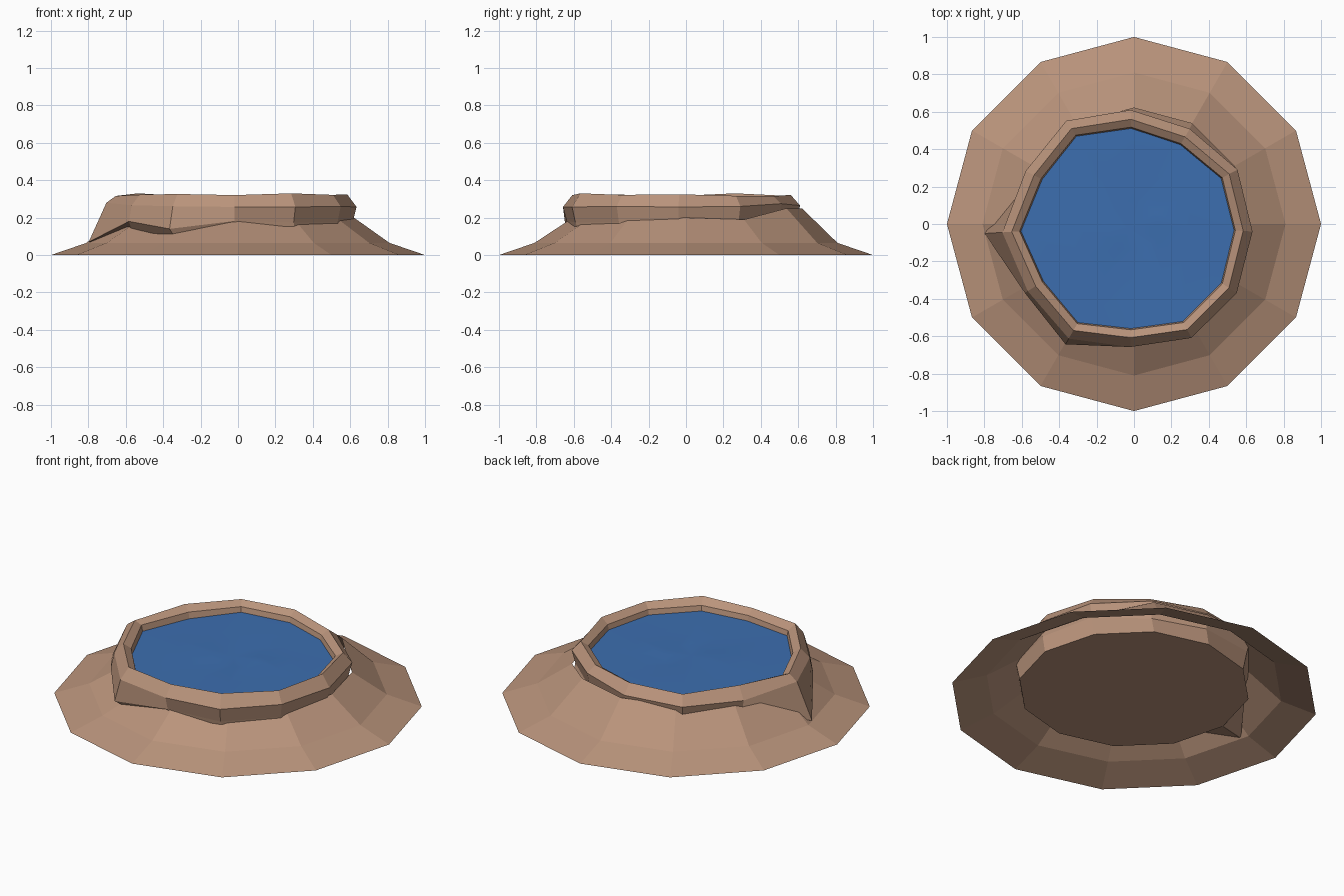
import bpy
import bmesh
import random
from math import cos, sin, radians

if "Cube" in bpy.data.objects:
    bpy.data.objects.remove(bpy.data.objects["Cube"])

SIDES = 12
random.seed(4)


def material(name, color):
    mat = bpy.data.materials.new(name)
    mat.use_nodes = True
    mat.diffuse_color = color
    mat.node_tree.nodes["Principled BSDF"].inputs["Base Color"].default_value = color
    return mat


def ring(radii, heights, twist=0):
    """One loop of points around z, with slightly uneven angles."""
    points = []
    for i, (r, z) in enumerate(zip(radii, heights)):
        deg = i * 360 / SIDES
        a = radians(deg - twist * cos(radians(deg + 25)))
        points.append((r * cos(a), r * sin(a), z))
    return points


def loft(name, rings, mat, cap_first=False, center=None):
    """Bridge successive loops; optionally cap the first or fan the last."""
    bm = bmesh.new()
    loops = [[bm.verts.new(p) for p in points] for points in rings]
    for low, high in zip(loops, loops[1:]):
        for i in range(SIDES):
            j = (i + 1) % SIDES
            bm.faces.new((low[i], low[j], high[j], high[i]))
    if cap_first:
        bm.faces.new(loops[0][::-1])
    if center:
        tip = bm.verts.new(center)
        for i in range(SIDES):
            bm.faces.new((loops[-1][i], loops[-1][(i + 1) % SIDES], tip))
    mesh = bpy.data.meshes.new(name)
    bm.to_mesh(mesh)
    bm.free()
    mesh.materials.append(mat)
    obj = bpy.data.objects.new(name, mesh)
    bpy.context.collection.objects.link(obj)
    return obj


def grow(radii, amount):
    return [r + amount for r in radii]


def level(z, jitter=0):
    return [z + random.uniform(-jitter, jitter) for _ in range(SIDES)]


rock = material("tan rock", (0.49, 0.296, 0.2, 1))
blue = material("blue water", (0.045, 0.156, 0.43, 1))

# Sloping ground skirt, open underneath
skirt_top = [.2, .19, .25, .25, .25, .24, .24, .18, .15, .19, .18, .19]
loft("ground_skirt", [
    ring(level(1), level(0)),
    ring(level(.81), level(.065)),
    ring(level(.62), skirt_top),
], rock)

# Basin with flat floor, overhanging outer side, ridge and inner wall
pool = [.53, .52, .485, .505, .555, .54, .6, .567, .6, .553, .577, .557]
foot = grow(pool, .085)
foot_z = level(.18, .01)
foot[6], foot_z[6] = .8, .07
foot[7], foot_z[7] = .69, .18
foot[8], foot_z[8] = .74, .14
loft("basin_rim", [
    ring(level(.63), level(.06)),
    ring(foot, foot_z, 4),
    ring(grow(pool, .105), level(.268, .012), 4),
    ring(grow(pool, .055), level(.322, .008), 4),
    ring(grow(pool, .013), level(.295, .005), 4),
    ring(pool, level(.235), 4),
], rock, cap_first=True)

# Water surface with faint ripples
water = loft("water", [
    ring(grow(pool, .02), level(.262), 4),
    ring([r * .6 for r in pool], level(.262, .003), 4),
    ring([r * .25 for r in pool], level(.262, .005), 4),
], blue, center=(-.02, -.02, .262))
for face in water.data.polygons:
    face.use_smooth = True
